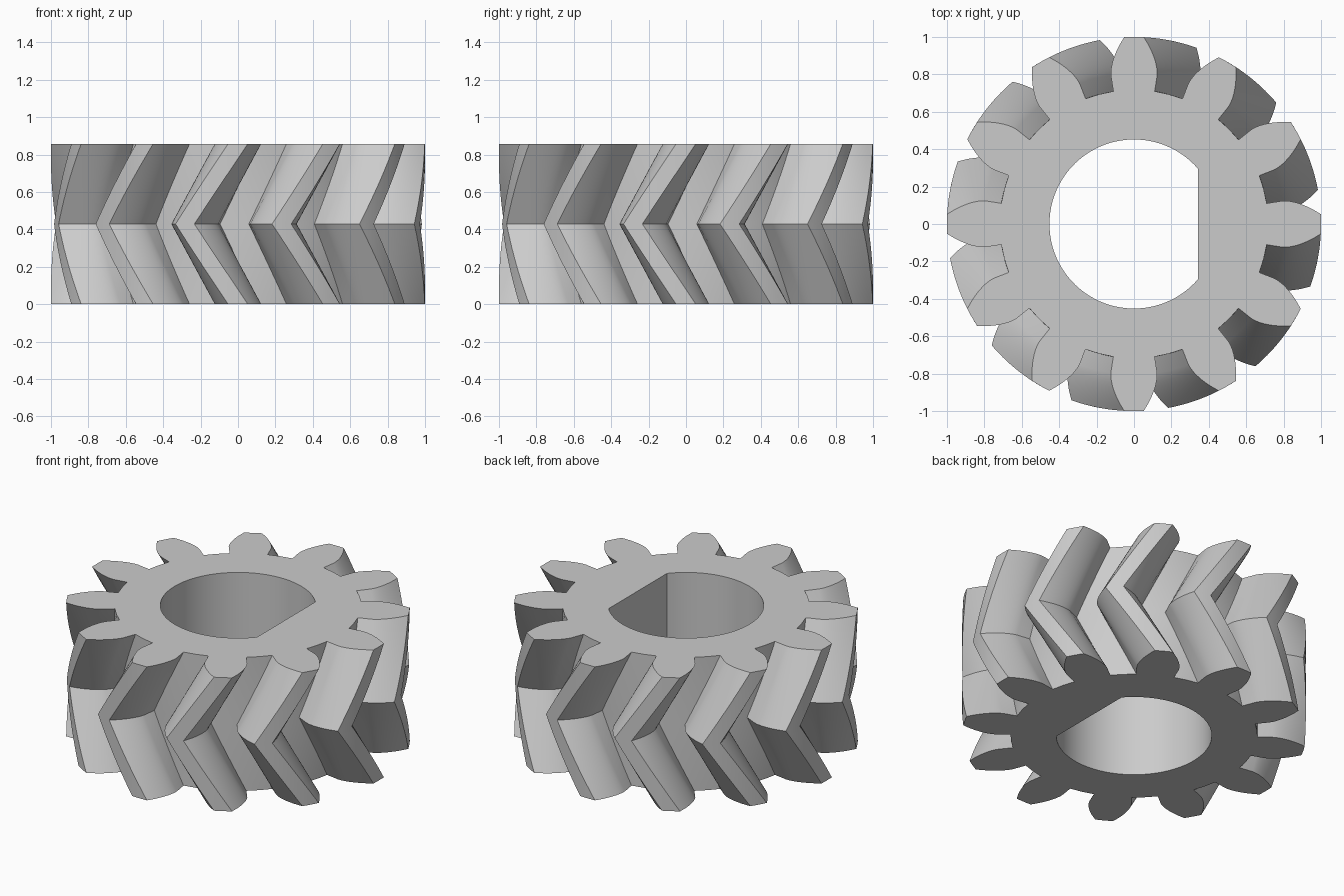
import bpy
import bmesh
from math import acos, asin, atan2, cos, pi, radians, sin, sqrt, tan

cube = bpy.data.objects.get("Cube")
if cube:
    bpy.data.objects.remove(cube, do_unlink=True)

TEETH = 12
HEIGHT = 0.857
ROOT_R, BASE_R, TIP_R = 0.718, 0.805, 1.0
BASE_HALF = radians(8.85)      # half tooth angle at the base circle
TWIST = radians(-16.5)         # turn of the tooth at mid height
BORE_R, FLAT_X = 0.452, 0.342
LAYERS = 20

steel = bpy.data.materials.new("grey_metal")
steel.use_nodes = True
color = (0.6, 0.6, 0.6, 1)
steel.diffuse_color = color
steel.node_tree.nodes["Principled BSDF"].inputs["Base Color"].default_value = color


def half_angle(r):
    """Half tooth angle at radius r: radial below the base circle, involute above."""
    if r <= BASE_R:
        return BASE_HALF
    a = acos(BASE_R / r)
    return BASE_HALF - (tan(a) - a)


def tooth_profile():
    """Polar points (radius, angle) of one tooth, counter-clockwise."""
    steps = 8
    radii = [ROOT_R] + [BASE_R + (TIP_R - BASE_R) * i / steps for i in range(steps + 1)]
    flank = [(r, half_angle(r)) for r in radii]
    tip = half_angle(TIP_R)
    crown = [(TIP_R, -tip / 3), (TIP_R, tip / 3)]
    root = [(ROOT_R, pi / TEETH)]
    return [(r, -a) for r, a in flank] + crown + flank[::-1] + root


def bore_profile():
    """Round bore with one flat side facing +x."""
    start = acos(FLAT_X / BORE_R)
    n = 72
    angles = [start + (2 * pi - 2 * start) * i / n for i in range(n + 1)]
    return [(BORE_R, a) for a in angles]


def add_ring(bm, profile, z, turn=0):
    return [bm.verts.new((r * cos(a + turn), r * sin(a + turn), z)) for r, a in profile]


def add_wall(bm, rings):
    for low, high in zip(rings, rings[1:]):
        for i in range(len(low)):
            j = (i + 1) % len(low)
            bm.faces.new((low[i], low[j], high[j], high[i]))


def loop_edges(bm, ring):
    return [bm.edges.get((ring[i - 1], ring[i])) for i in range(len(ring))]


bm = bmesh.new()

# Chevron teeth: the outline turns one way to mid height, then back
outline = [(r, a + 2 * pi * k / TEETH) for k in range(TEETH) for r, a in tooth_profile()]
outer = []
for i in range(LAYERS + 1):
    t = i / LAYERS
    outer.append(add_ring(bm, outline, HEIGHT * t, TWIST * (1 - abs(2 * t - 1))))
add_wall(bm, outer)

# Bore wall
inner = [add_ring(bm, bore_profile(), z) for z in (0, HEIGHT)]
add_wall(bm, inner)

# End faces between the teeth outline and the bore
for o, i, nz in ((outer[0], inner[0], -1), (outer[-1], inner[-1], 1)):
    bmesh.ops.triangle_fill(bm, use_beauty=True, use_dissolve=False, normal=(0, 0, nz),
                            edges=loop_edges(bm, o) + loop_edges(bm, i))

bmesh.ops.recalc_face_normals(bm, faces=bm.faces)

# Keep the mid-height crease crisp
mid = outer[LAYERS // 2]
for e in loop_edges(bm, mid):
    e.smooth = False

mesh = bpy.data.meshes.new("herringbone_gear")
bm.to_mesh(mesh)
bm.free()
mesh.materials.append(steel)
gear = bpy.data.objects.new("herringbone_gear", mesh)
bpy.context.collection.objects.link(gear)

bpy.ops.object.select_all(action="DESELECT")
gear.select_set(True)
bpy.context.view_layer.objects.active = gear
bpy.ops.object.shade_smooth_by_angle(angle=radians(30), keep_sharp_edges=True)
